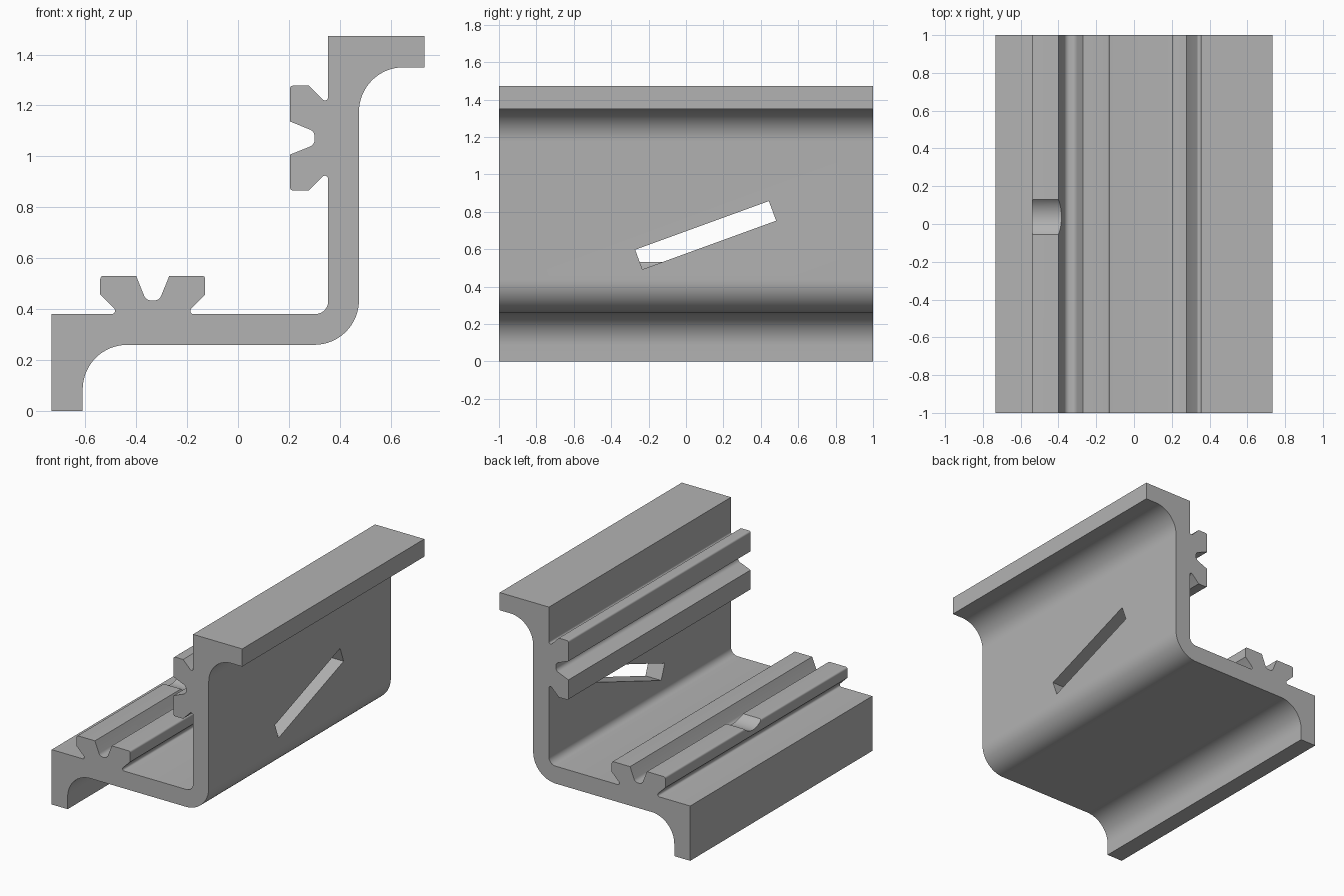
import bpy, bmesh, math
from mathutils import Vector, Matrix

if "Cube" in bpy.data.objects:
    bpy.data.objects.remove(bpy.data.objects["Cube"])

grey = bpy.data.materials.new("plain grey")
grey.diffuse_color = (0.45, 0.45, 0.45, 1)
grey.use_nodes = True
grey.node_tree.nodes["Principled BSDF"].inputs["Base Color"].default_value = grey.diffuse_color


def rounded(points):
    """Turn (x, z, radius, steps) corners into an outline with filleted corners."""
    out = []
    for i, (x, z, r, n) in enumerate(points):
        p = Vector((x, z))
        if r == 0:
            out.append(p)
            continue
        a = (Vector(points[i - 1][:2]) - p).normalized()
        b = (Vector(points[(i + 1) % len(points)][:2]) - p).normalized()
        half = a.angle(b) / 2
        centre = p + (a + b).normalized() * (r / math.sin(half))
        start = p + a * (r / math.tan(half)) - centre
        end = p + b * (r / math.tan(half)) - centre
        sweep = start.angle_signed(end)
        for k in range(n + 1):
            t = -sweep * k / n
            out.append(centre + Vector((start.x * math.cos(t) - start.y * math.sin(t),
                                        start.x * math.sin(t) + start.y * math.cos(t))))
    return out


def extrude(name, outline, vector):
    """Solid from a list of 3D outline points swept along a vector."""
    bm = bmesh.new()
    face = bm.faces.new([bm.verts.new(p) for p in outline])
    res = bmesh.ops.extrude_face_region(bm, geom=[face])
    verts = [g for g in res["geom"] if isinstance(g, bmesh.types.BMVert)]
    bmesh.ops.translate(bm, verts=verts, vec=vector)
    bmesh.ops.recalc_face_normals(bm, faces=bm.faces)
    mesh = bpy.data.meshes.new(name)
    bm.to_mesh(mesh)
    bm.free()
    ob = bpy.data.objects.new(name, mesh)
    bpy.context.collection.objects.link(ob)
    mesh.materials.append(grey)
    return ob


# Half of the grooved rail section: (distance from rail centre, height, radius, steps)
half_rail = [(0.130, 0.0, 0.0125, 6), (0.206, 0.076, 0, 1), (0.206, 0.150, 0.012, 4),
             (0.065, 0.150, 0, 1), (0.026, 0.053, 0.03, 6)]
rail = half_rail + [(-d, h, r, n) for d, h, r, n in reversed(half_rail)]

# Step-shaped bracket outline, with a rail on the wall and one on the floor
corners = [(-0.7325, 0, 0, 1), (-0.61, 0, 0, 1), (-0.61, 0.26, 0.175, 16),
           (0.475, 0.26, 0.175, 16), (0.475, 1.35, 0.175, 16),
           (0.7325, 1.35, 0, 1), (0.7325, 1.473, 0, 1), (0.354, 1.473, 0, 1)]
corners += [(0.354 - h, 1.072 + d, r, n) for d, h, r, n in rail]
corners += [(0.354, 0.381, 0.05, 10)]
corners += [(-0.335 + d, 0.381 + h, r, n) for d, h, r, n in rail]
corners += [(-0.7325, 0.381, 0, 1)]
bracket = extrude("bracket", [(p.x, -1, p.y) for p in rounded(corners)], (0, 2, 0))

# Slanted slot through the wall
slot = extrude("slot_cutter", [(0.31, y, z) for y, z in
               [(-0.272, 0.597), (0.443, 0.857), (0.482, 0.752), (-0.233, 0.492)]], (0.25, 0, 0))

# Round scoop across the outer rib of the floor rail
scoop = extrude("scoop_cutter", [(-0.6, 0.037 + 0.127 * math.cos(a), 0.618 + 0.127 * math.sin(a))
                for a in [math.tau * k / 64 for k in range(64)]], (0.26, 0, 0))

bpy.context.view_layer.objects.active = bracket
bracket.select_set(True)
for cutter in (slot, scoop):
    mod = bracket.modifiers.new("cut", "BOOLEAN")
    mod.operation, mod.solver, mod.object = "DIFFERENCE", "EXACT", cutter
    bpy.ops.object.modifier_apply(modifier=mod.name)
    bpy.data.objects.remove(cutter)

bpy.ops.object.shade_smooth_by_angle(angle=math.radians(25))
